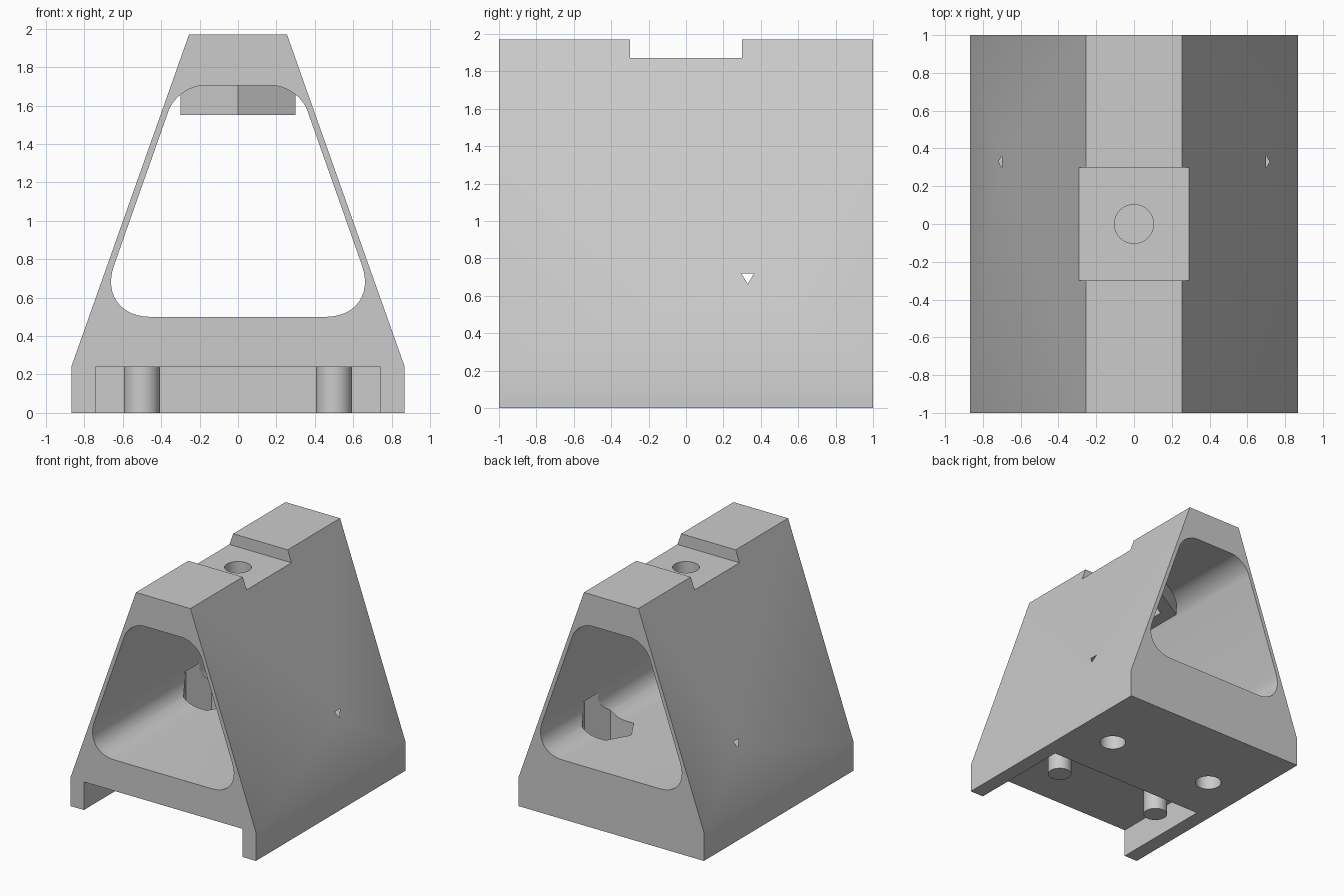
import bpy, bmesh, math
from mathutils import Vector

cube = bpy.data.objects.get("Cube")
if cube:
    bpy.data.objects.remove(cube, do_unlink=True)

grey = bpy.data.materials.new("light_grey")
grey.use_nodes = True
COLOUR = (0.6, 0.6, 0.6, 1)
grey.diffuse_color = COLOUR
grey.node_tree.nodes["Principled BSDF"].inputs["Base Color"].default_value = COLOUR


def prism(name, points, sweep, fillets=()):
    """Extrude a closed outline; fillets are (z, width) for swept edges at that height."""
    bm = bmesh.new()
    face = bm.faces.new([bm.verts.new(p) for p in points])
    out = bmesh.ops.extrude_face_region(bm, geom=[face])
    moved = [v for v in out["geom"] if isinstance(v, bmesh.types.BMVert)]
    bmesh.ops.translate(bm, verts=moved, vec=sweep)
    for z, width in fillets:
        edges = [e for e in bm.edges
                 if all(abs(v.co.z - z) < 1e-4 for v in e.verts)
                 and abs(e.verts[0].co.x - e.verts[1].co.x) < 1e-4]
        bmesh.ops.bevel(bm, geom=edges, offset=width, offset_type='OFFSET',
                        segments=12, profile=0.5, affect='EDGES')
    bmesh.ops.recalc_face_normals(bm, faces=bm.faces)
    mesh = bpy.data.meshes.new(name)
    bm.to_mesh(mesh)
    bm.free()
    mesh.materials.append(grey)
    obj = bpy.data.objects.new(name, mesh)
    bpy.context.collection.objects.link(obj)
    return obj


def column(name, x, y, radius, z0, z1, sides=48, turn=0.0):
    """Upright prism with a regular outline."""
    angles = [turn + math.tau * i / sides for i in range(sides)]
    pts = [(x + radius * math.cos(a), y + radius * math.sin(a), z0) for a in angles]
    return prism(name, pts, Vector((0, 0, z1 - z0)))


def along_y(name, half, y0, y1, fillets=()):
    """Left-right symmetric outline (x, z) swept from y0 to y1."""
    pts = [(x, y0, z) for x, z in half] + [(-x, y0, z) for x, z in reversed(half)]
    return prism(name, pts, Vector((0, y1 - y0, 0)), fillets)


def combine(target, tool, operation='DIFFERENCE'):
    mod = target.modifiers.new("combine", 'BOOLEAN')
    mod.operation = operation
    mod.solver = 'EXACT'
    mod.object = tool
    bpy.context.view_layer.objects.active = target
    bpy.ops.object.modifier_apply(modifier=mod.name)
    bpy.data.objects.remove(tool, do_unlink=True)


def smooth(obj):
    bpy.ops.object.select_all(action='DESELECT')
    obj.select_set(True)
    bpy.context.view_layer.objects.active = obj
    bpy.ops.object.shade_smooth_by_angle(angle=math.radians(30))


# Tapered body with a rounded tunnel from front to back
body = along_y("body", [(0.868, 0), (0.868, 0.24), (0.255, 1.97)], -1, 1)
combine(body, along_y("tunnel", [(0.74, 0.5), (0.315, 1.705)], -1.1, 1.1,
                      [(0.5, 0.283), (1.705, 0.141)]))

# Hexagonal boss under the tunnel roof, with its nut pocket and bolt hole
combine(body, column("roof_boss", 0, 0, 0.346, 1.55, 1.78, 6, math.pi / 6), 'UNION')
combine(body, column("roof_pocket", 0, 0, 0.215, 1.5, 1.72, 6, math.pi / 6))
combine(body, column("roof_hole", 0, 0, 0.103, 1.6, 2.1))

# Notch across the top
combine(body, along_y("notch", [(0.5, 1.87), (0.5, 2.1)], -0.3, 0.3))

# Recess under the front half
combine(body, along_y("recess", [(0.742, -0.1), (0.742, 0.238)], -1.1, -0.1))

# Bolt holes with nut pockets at the back, pegs at the front
for side, x in (("left", 0.5), ("right", -0.5)):
    combine(body, column("nut_pocket", x, 0.33, 0.218, 0.3, 0.72, 6))
    combine(body, column("bolt_hole", x, 0.33, 0.103, -0.1, 0.4))
    smooth(column(side + "_peg", x, -0.33, 0.094, 0, 0.26))

smooth(body)
